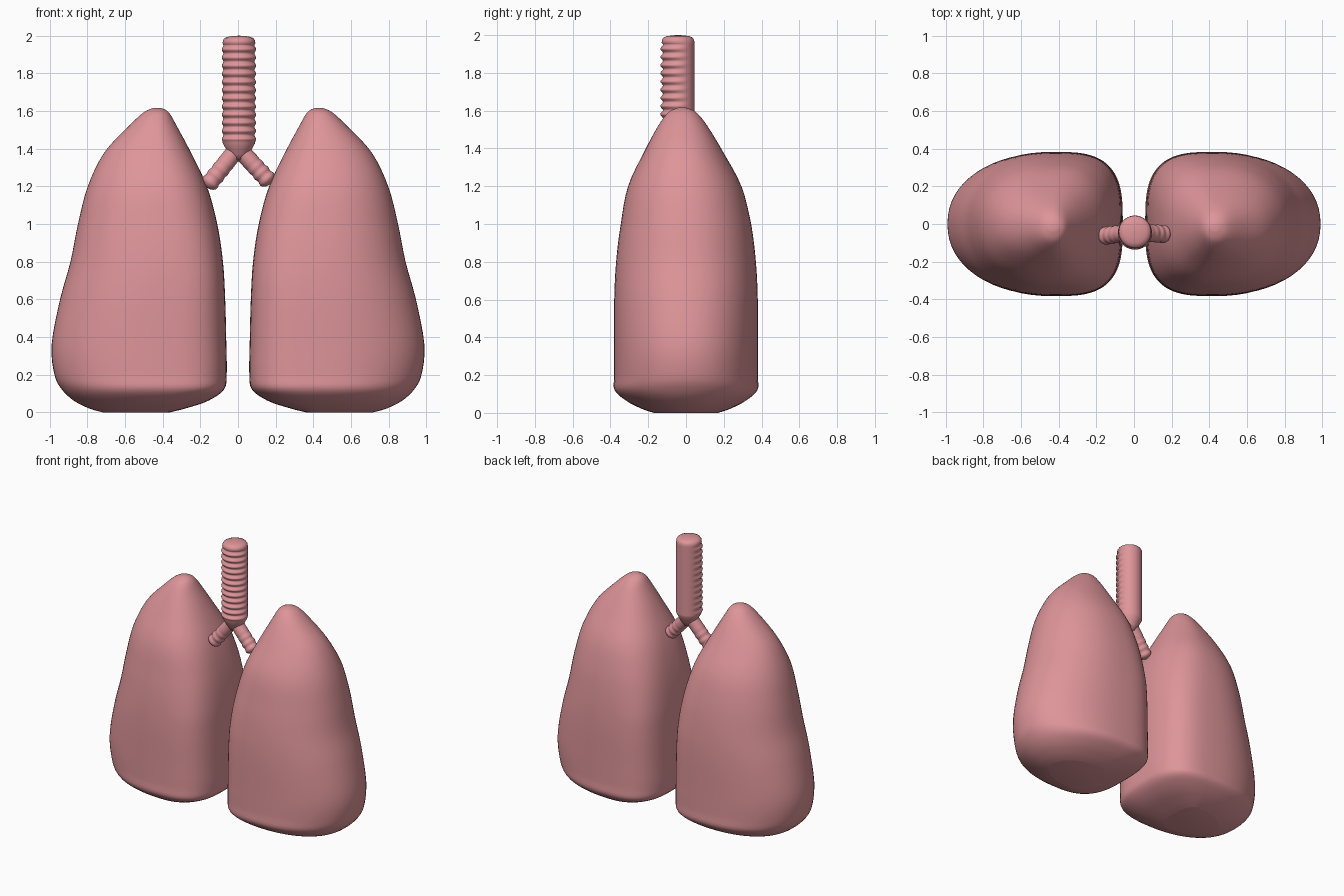
import bpy
import bmesh
import math
from mathutils import Vector

cube = bpy.data.objects.get("Cube")
if cube:
    bpy.data.objects.remove(cube, do_unlink=True)

pink = bpy.data.materials.new("tissue_pink")
pink.use_nodes = True
pink.diffuse_color = (0.73, 0.30, 0.32, 1)
pink.node_tree.nodes["Principled BSDF"].inputs["Base Color"].default_value = pink.diffuse_color


def clamp(v):
    return max(0.0, min(1.0, v))


def loft(name, rings):
    """Skin a list of equal closed rings and cap both ends."""
    bm = bmesh.new()
    rows = [[bm.verts.new(p) for p in ring] for ring in rings]
    count = len(rows[0])
    for low, high in zip(rows, rows[1:]):
        for i in range(count):
            j = (i + 1) % count
            bm.faces.new((low[i], low[j], high[j], high[i]))
    bm.faces.new(rows[0])
    bm.faces.new(rows[-1])
    bmesh.ops.recalc_face_normals(bm, faces=bm.faces)
    for face in bm.faces:
        face.smooth = True
    mesh = bpy.data.meshes.new(name)
    bm.to_mesh(mesh)
    bm.free()
    mesh.materials.append(pink)
    obj = bpy.data.objects.new(name, mesh)
    bpy.context.collection.objects.link(obj)
    return obj


def smooth_rows(rows, steps):
    """Pass a smooth curve through the profile rows."""
    rows = [Vector(r) for r in rows]
    out = []
    for k in range(len(rows) - 1):
        a, b = rows[max(k - 1, 0)], rows[k]
        c, d = rows[k + 1], rows[min(k + 2, len(rows) - 1)]
        for s in range(steps):
            t = s / steps
            out.append(0.5 * (2 * b + (c - a) * t + (2 * a - 5 * b + 4 * c - d) * t ** 2
                              + (3 * b - a - 3 * c + d) * t ** 3))
    return out + [rows[-1]]


# Lung profile: height, inner x, outer x, half depth
LUNG = [
    (0.0, 0.36, 0.72, 0.17), (0.02, 0.28, 0.79, 0.23), (0.06, 0.16, 0.87, 0.31),
    (0.12, 0.075, 0.935, 0.378), (0.2, 0.06, 0.975, 0.38), (0.36, 0.062, 0.99, 0.38),
    (0.6, 0.068, 0.945, 0.38), (0.8, 0.08, 0.89, 0.37), (1.0, 0.11, 0.85, 0.345),
    (1.2, 0.165, 0.798, 0.3), (1.38, 0.25, 0.71, 0.21), (1.52, 0.325, 0.58, 0.13),
    (1.59, 0.365, 0.505, 0.075), (1.613, 0.4, 0.46, 0.03), (1.617, 0.425, 0.435, 0.005),
]
MIDDLE = 0.43


def lung_ring(row, side, count=64):
    z, inner, outer, depth = row
    square = 2 + 1.2 * clamp((1.5 - z) / 0.8) * clamp(0.2 + z / 0.15)
    ring = []
    for i in range(count):
        a = math.tau * i / count
        c, s = math.cos(a), math.sin(a)
        power = 2 / (2.15 if c > 0 else square)
        reach = outer - MIDDLE if c > 0 else MIDDLE - inner
        x = MIDDLE + math.copysign(abs(c) ** power, c) * reach
        y = math.copysign(abs(s) ** power, s) * depth - 0.02 * clamp((z - 1) / 0.6)
        ring.append((side * x, y, z))
    return ring


for name, side in (("left_lung", 1), ("right_lung", -1)):
    loft(name, [lung_ring(r, side) for r in smooth_rows(LUNG, 4)])


# Windpipe: ribbed at the front and sides, smooth at the back
def windpipe_ring(z, radius, ridge, count=40):
    ring = []
    for i in range(count):
        a = math.tau * i / count
        r = radius + ridge * clamp(0.6 - math.sin(a))
        ring.append((0.005 + r * math.cos(a), -0.042 + r * math.sin(a), z))
    return ring


pipe = [windpipe_ring(z, r, 0) for z, r in ((1.34, 0.035), (1.37, 0.055), (1.4, 0.07), (1.43, 0.086))]
STEPS, RIBS = 100, 12
for k in range(STEPS + 1):
    t = k / STEPS
    pipe.append(windpipe_ring(1.44 + 0.52 * t, 0.087, 0.007 * math.sin(math.tau * RIBS * t)))
pipe += [windpipe_ring(z, r, 0) for z, r in
         ((1.975, 0.085), (1.987, 0.077), (1.994, 0.06), (1.998, 0.035), (2.0, 0.008))]
loft("windpipe", pipe)


# Bronchi: two short, faintly ribbed tubes with rounded ends
def bronchus(name, end):
    start, end = Vector((0, -0.042, 1.405)), Vector(end)
    axis = (end - start).normalized()
    across = axis.cross(Vector((0, 1, 0))).normalized()
    up = axis.cross(across)
    rings = []
    for k in range(49):
        t = k / 48
        r = 0.046 + 0.0025 * math.sin(math.tau * 6 * t) * clamp(3 * t - 1)
        r *= math.sqrt(max(0.01, 1 - clamp((t - 0.9) / 0.1) ** 2))
        rings.append([start.lerp(end, t) + r * (math.cos(a) * across + math.sin(a) * up)
                      for a in (math.tau * i / 24 for i in range(24))])
    loft(name, rings)


bronchus("left_bronchus", (0.175, -0.055, 1.215))
bronchus("right_bronchus", (-0.168, -0.065, 1.195))
